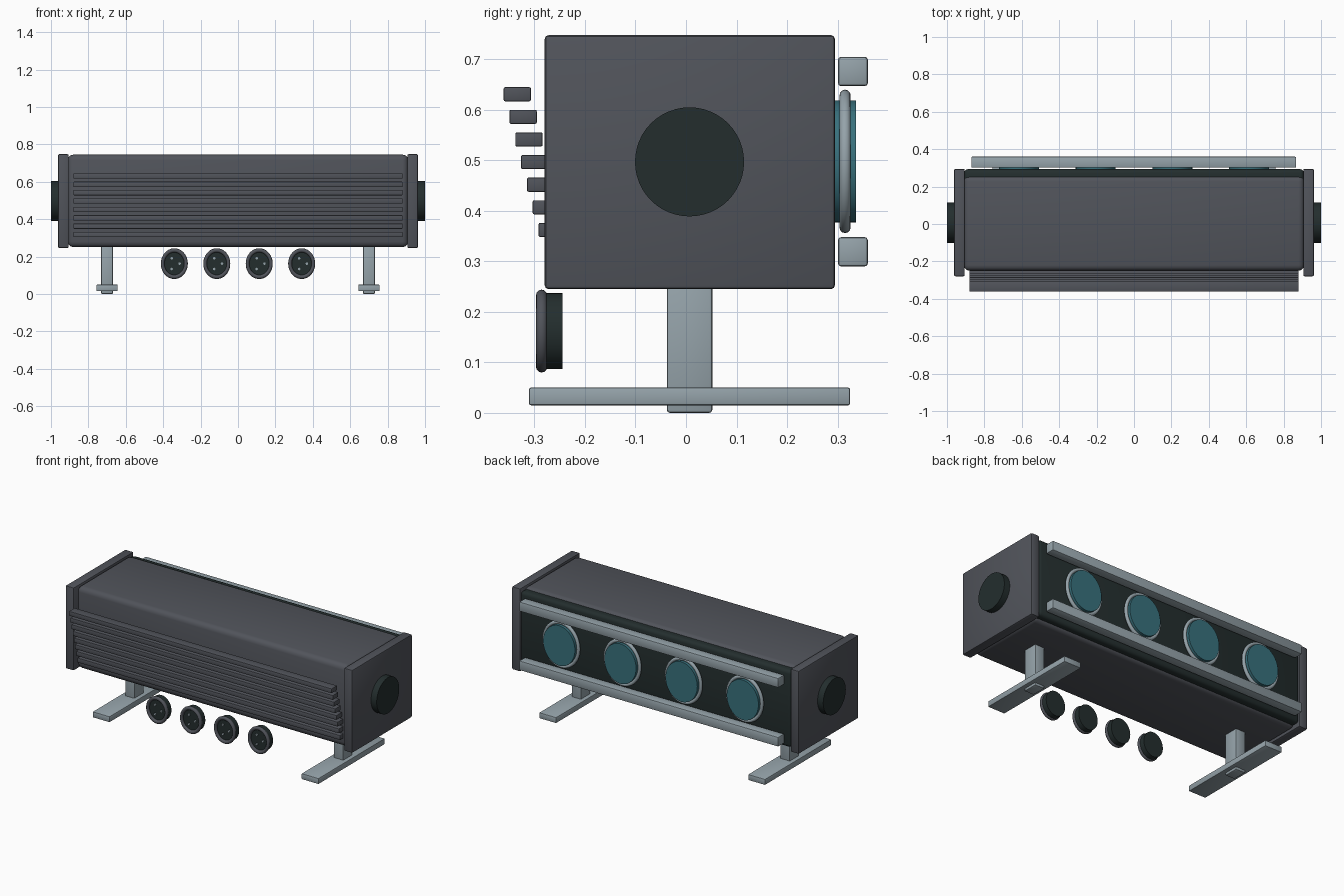
import bpy, bmesh, math
from mathutils import Matrix, Vector

if "Cube" in bpy.data.objects:
    bpy.data.objects.remove(bpy.data.objects["Cube"])


def material(name, rgb):
    m = bpy.data.materials.new(name)
    m.diffuse_color = (*rgb, 1)
    m.use_nodes = True
    m.node_tree.nodes["Principled BSDF"].inputs["Base Color"].default_value = m.diffuse_color
    return m


GREY = material("charcoal grey", (0.082, 0.088, 0.104))
DARK = material("near black", (0.017, 0.027, 0.027))
STEEL = material("pale steel", (0.30, 0.365, 0.40))
TEAL = material("teal glass", (0.04, 0.165, 0.205))


def finish(bm, name, mat):
    bmesh.ops.recalc_face_normals(bm, faces=bm.faces)
    me = bpy.data.meshes.new(name)
    bm.to_mesh(me)
    bm.free()
    me.materials.append(mat)
    for p in me.polygons:
        p.use_smooth = True
    me.set_sharp_from_angle(angle=math.radians(35))
    ob = bpy.data.objects.new(name, me)
    bpy.context.collection.objects.link(ob)
    return ob


def box(name, lo, hi, mat, bevel=0.005, segments=2):
    """Bevelled box between two corners."""
    lo, hi = Vector(lo), Vector(hi)
    bm = bmesh.new()
    bmesh.ops.create_cube(bm, size=1, matrix=Matrix.Translation((lo + hi) / 2)
                          @ Matrix.Diagonal((*(hi - lo), 1)))
    if bevel:
        bmesh.ops.bevel(bm, geom=bm.edges[:], offset=bevel, segments=segments,
                        profile=0.5, affect='EDGES')
    return finish(bm, name, mat)


def disc(name, centre, r, depth, mat, axis='Y', squash=1.0, sides=48):
    """Cylinder along an axis, optionally narrowed in x."""
    bm = bmesh.new()
    rot = Matrix.Rotation(math.pi / 2, 4, 'X' if axis == 'Y' else 'Y')
    bmesh.ops.create_cone(bm, cap_ends=True, segments=sides, radius1=r, radius2=r,
                          depth=depth, matrix=Matrix.Translation(centre)
                          @ Matrix.Diagonal((squash, 1, 1, 1)) @ rot)
    return finish(bm, name, mat)


def ring(name, centre, major, minor, mat, squash=1.0, sides=48, tube=12):
    """Torus facing y, spun from a small circle."""
    bm = bmesh.new()
    circle = bmesh.ops.create_circle(
        bm, segments=tube, radius=minor,
        matrix=Matrix.Translation((major, 0, 0)))
    rot = Matrix.Rotation(math.pi / 2, 4, 'X')
    edges = list({e for v in circle["verts"] for e in v.link_edges})
    bmesh.ops.spin(bm, geom=circle["verts"] + edges, cent=(0, 0, 0), axis=(0, 1, 0),
                   angle=2 * math.pi, steps=sides, use_merge=False)
    bmesh.ops.remove_doubles(bm, verts=bm.verts, dist=1e-5)
    bmesh.ops.transform(bm, verts=bm.verts, matrix=Matrix.Translation(centre)
                        @ Matrix.Diagonal((squash, 1, 1, 1)))
    return finish(bm, name, mat)


# Main housing and dark rear panel
box("housing", (-0.91, -0.25, 0.25), (0.91, 0.257, 0.745), GREY, 0.03, 3)
box("rear_panel", (-0.908, 0.2, 0.265), (0.908, 0.293, 0.732), DARK, 0.02, 3)

# End plates, round side knobs, and legs with feet
for s, side in ((-1, "left"), (1, "right")):
    x0, x1 = sorted((s * 0.905, s * 0.962))
    box(f"{side}_end_plate", (x0, -0.28, 0.245), (x1, 0.295, 0.748), GREY, 0.008)
    disc(f"{side}_knob", (s * 0.97, 0.007, 0.497), 0.108, 0.06, DARK, 'X')
    box(f"{side}_leg", (s * 0.7 - 0.032, -0.038, 0.0), (s * 0.7 + 0.032, 0.052, 0.27),
        STEEL, 0.006)
    box(f"{side}_foot", (s * 0.7 - 0.057, -0.311, 0.015), (s * 0.7 + 0.057, 0.325, 0.05),
        STEEL, 0.004)

# Front louvre slats, stepping forward with height
for i in range(8):
    y, z = -0.361 + i * 0.0115, 0.617 - i * 0.0448
    box(f"slat_{i + 1}", (-0.88, y, z), (0.88, y + 0.054, z + 0.028), GREY, 0.003)

# Rear rails above and below the lenses
for name, z in (("upper_rail", 0.647), ("lower_rail", 0.29)):
    box(name, (-0.87, 0.301, z), (0.867, 0.36, z + 0.058), STEEL, 0.006)

OVAL = 0.88
for i in range(4):
    k = i - 1.5
    # Rear lenses with rims
    disc(f"lens_{i + 1}", (k * 0.41, 0.3135, 0.498), 0.121, 0.047, TEAL, squash=OVAL)
    ring(f"lens_rim_{i + 1}", (k * 0.41, 0.315, 0.498), 0.131, 0.011, STEEL, OVAL)
    # Sockets under the front, each with three contact pins
    x, z = k * 0.227, 0.162
    disc(f"socket_{i + 1}", (x, -0.2645, z), 0.075, 0.039, DARK, squash=OVAL)
    ring(f"socket_rim_{i + 1}", (x, -0.286, z), 0.071, 0.011, GREY, OVAL)
    for j in range(3):
        a = j * math.tau / 3
        disc(f"socket_{i + 1}_pin_{j + 1}",
             (x + 0.028 * math.cos(a), -0.286, z + 0.033 * math.sin(a)),
             0.007, 0.012, STEEL, sides=12)
